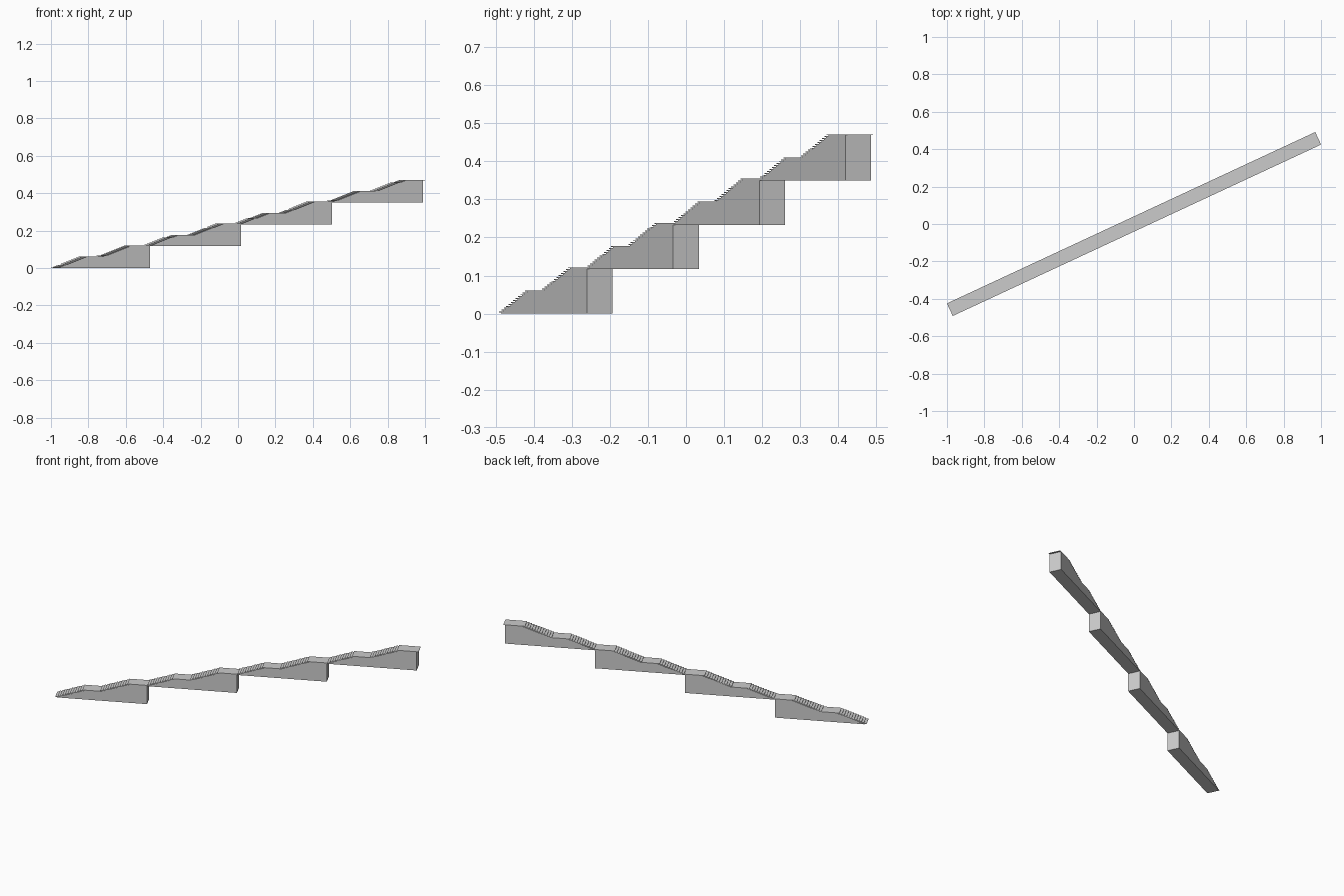
import bpy, bmesh, math
from mathutils import Matrix

if "Cube" in bpy.data.objects:
    bpy.data.objects.remove(bpy.data.objects["Cube"])

N = 12              # risers per flight
RISE = 0.00507
TREAD = 0.0147
SEG = 0.5375        # length of one block (two flights with landings)
HALF = SEG / 2
W = 0.074
NOSE = 0.011        # overhang of the tread plates
PLATE = 0.0025      # plate thickness
ROT = Matrix.Rotation(math.radians(24.95), 4, 'Z')


def extrude_profile(bm, pts):
    """Extrude an (s, z) outline across the stair width."""
    face = bm.faces.new([bm.verts.new((s, -W / 2, z)) for s, z in pts])
    geo = bmesh.ops.extrude_face_region(bm, geom=[face])['geom']
    moved = [v for v in geo if isinstance(v, bmesh.types.BMVert)]
    bmesh.ops.translate(bm, verts=moved, vec=(0, W, 0))


def finish(bm, name):
    bmesh.ops.recalc_face_normals(bm, faces=bm.faces)
    bm.transform(ROT)
    me = bpy.data.meshes.new(name)
    bm.to_mesh(me)
    bm.free()
    bpy.context.collection.objects.link(bpy.data.objects.new(name, me))


for k in range(4):
    s0 = -2 * SEG + k * SEG
    z0 = k * (2 * N - 1) * RISE
    # riser positions of both flights, closed by the block end
    starts = [s0 + h * HALF + i * TREAD for h in range(2) for i in range(N)]
    ends = starts[1:] + [s0 + SEG]

    # solid stepped block under the treads
    outline = [(s0, z0)]
    for i, (a, b) in enumerate(zip(starts, ends)):
        z = z0 + (i + 1) * RISE - PLATE
        outline += [(a, z), (b, z)]
    outline.append((s0 + SEG, z0))
    bm = bmesh.new()
    extrude_profile(bm, outline)
    finish(bm, f"stair_block_{k + 1}")

    # thin tread and landing plates with nosing
    bm = bmesh.new()
    for i, (a, b) in enumerate(zip(starts, ends)):
        z = z0 + (i + 1) * RISE
        last = i == 2 * N - 1
        a -= NOSE
        b += NOSE if last else 0
        extrude_profile(bm, [(a, z - PLATE), (b, z - PLATE), (b, z), (a, z)])
    finish(bm, f"tread_plates_{k + 1}")
